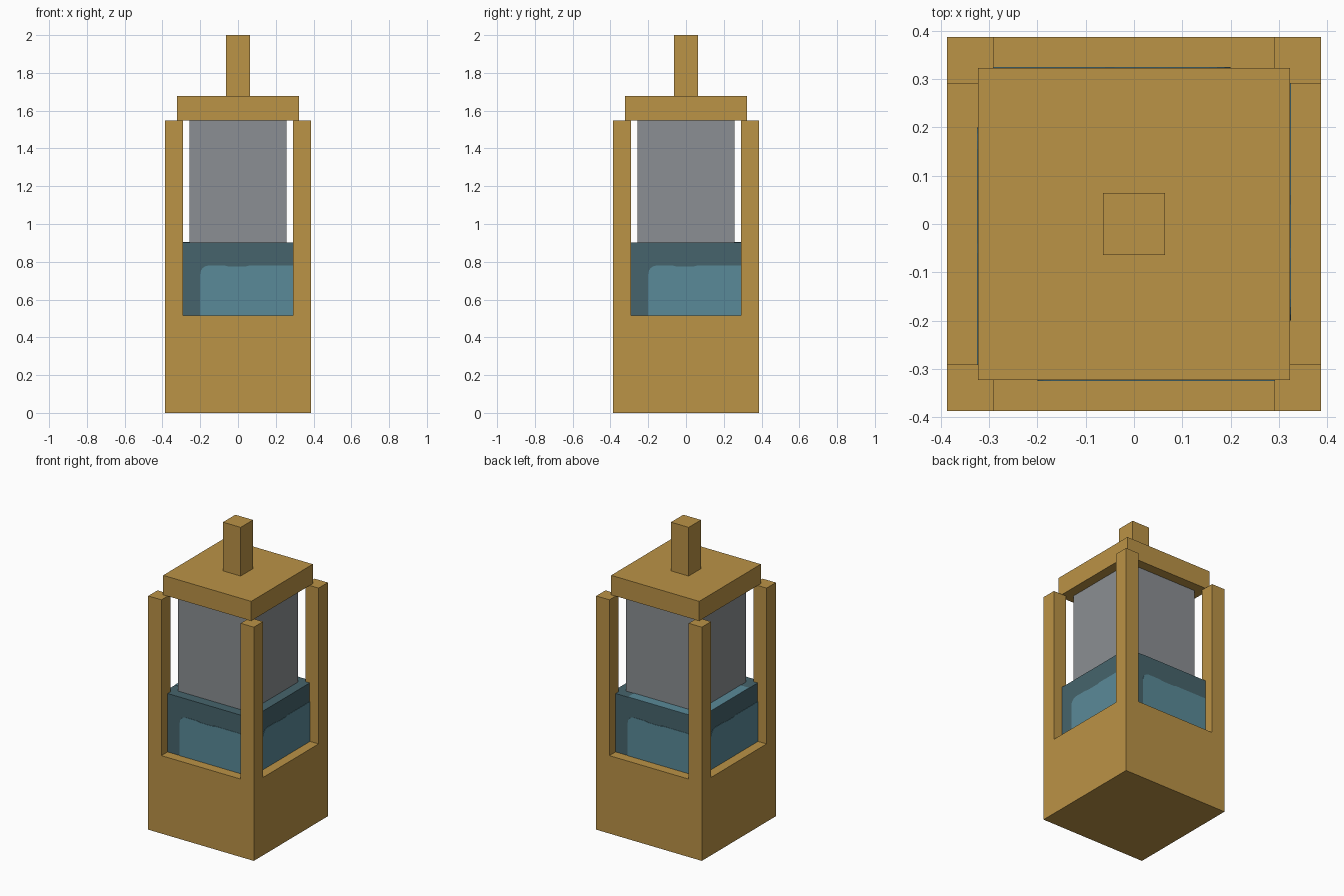
import bpy, bmesh, math
from mathutils import Matrix

cube = bpy.data.objects.get("Cube")
if cube:
    bpy.data.objects.remove(cube, do_unlink=True)

U = 2 / 31  # the design unit: the model is 31 units tall


def material(name, srgb):
    lin = [((c / 255 + 0.055) / 1.055) ** 2.4 for c in srgb]
    m = bpy.data.materials.new(name)
    m.use_nodes = True
    m.diffuse_color = (*lin, 1)
    m.node_tree.nodes["Principled BSDF"].inputs["Base Color"].default_value = (*lin, 1)
    return m


wood = material("wood", (187, 147, 70))
grey = material("grey", (139, 143, 147))
teal_dark = material("dark teal", (70, 100, 108))
teal_light = material("light teal", (90, 138, 152))


def add_object(name, bm, mat):
    bmesh.ops.recalc_face_normals(bm, faces=bm.faces)
    me = bpy.data.meshes.new(name)
    bm.to_mesh(me)
    bm.free()
    me.materials.append(mat)
    ob = bpy.data.objects.new(name, me)
    bpy.context.collection.objects.link(ob)
    return ob


def box(name, half, z0, z1, mat):
    """Square block centred on the z axis, sizes in units."""
    bm = bmesh.new()
    bmesh.ops.create_cube(bm, size=1, matrix=Matrix.Translation((0, 0, (z0 + z1) / 2 * U))
                          @ Matrix.Diagonal((2 * half * U, 2 * half * U, (z1 - z0) * U, 1)))
    return add_object(name, bm, mat)


# Frame: a solid base whose four corners are pulled up into posts
bm = bmesh.new()
bmesh.ops.create_cube(bm, size=1, matrix=Matrix.Translation((0, 0, 4 * U))
                      @ Matrix.Diagonal((12 * U, 12 * U, 8 * U, 1)))
for axis in ((1, 0, 0), (0, 1, 0)):
    for s in (-1, 1):
        bmesh.ops.bisect_plane(bm, geom=bm.verts[:] + bm.edges[:] + bm.faces[:],
                               plane_co=[a * s * 4.5 * U for a in axis], plane_no=axis)
corners = []
for f in bm.faces:
    c = f.calc_center_median()
    if f.normal.z > 0.9 and min(abs(c.x), abs(c.y)) > 4.5 * U:
        corners.append(f)
for f in corners:
    new = bmesh.ops.extrude_face_region(bm, geom=[f])["geom"]
    bmesh.ops.translate(bm, vec=(0, 0, 16 * U),
                        verts=[v for v in new if isinstance(v, bmesh.types.BMVert)])
    bmesh.ops.delete(bm, geom=[f], context='FACES')
bmesh.ops.dissolve_limit(bm, angle_limit=0.02, verts=bm.verts[:], edges=bm.edges[:])
add_object("frame", bm, wood)

# Centre stack
box("tank", 5, 8, 14, teal_dark)
box("column", 4, 14, 24, grey)
box("lid", 5, 24, 26, wood)
box("lid_post", 1, 26, 31, wood)


def panel(name, bottom, top, matrix):
    """Thin light plate with one rounded corner, lying on a tank face."""
    r = 0.045
    pts = [(5 * U, bottom), (5 * U, top), (0.06, top), (0.04, top - 0.005),
           (-0.05, top - 0.005), (-0.07, top)]
    for i in range(5):
        a = math.pi / 2 * (1 + i / 4)
        pts.append((-0.2 + r + r * math.cos(a), top - r + r * math.sin(a)))
    pts.append((-0.2, bottom))
    bm = bmesh.new()
    face = bm.faces.new([bm.verts.new((x, y, 0)) for x, y in pts])
    new = bmesh.ops.extrude_face_region(bm, geom=[face])["geom"]
    bmesh.ops.translate(bm, vec=(0, 0, 0.002),
                        verts=[v for v in new if isinstance(v, bmesh.types.BMVert)])
    bmesh.ops.transform(bm, matrix=matrix, verts=bm.verts)
    add_object(name, bm, teal_light)


# Light panels: the four sides by rotation, then the top
for i, side in enumerate(("front", "left", "back", "right")):
    panel(side + "_panel", 8 * U, 0.78, Matrix.Rotation(i * math.pi / 2, 4, 'Z')
          @ Matrix.Translation((0, -5 * U, 0)) @ Matrix.Rotation(math.pi / 2, 4, 'X'))
panel("top_panel", -5 * U, 0.2, Matrix.Translation((0, 0, 14 * U))
      @ Matrix.Rotation(math.pi, 4, 'Z'))
